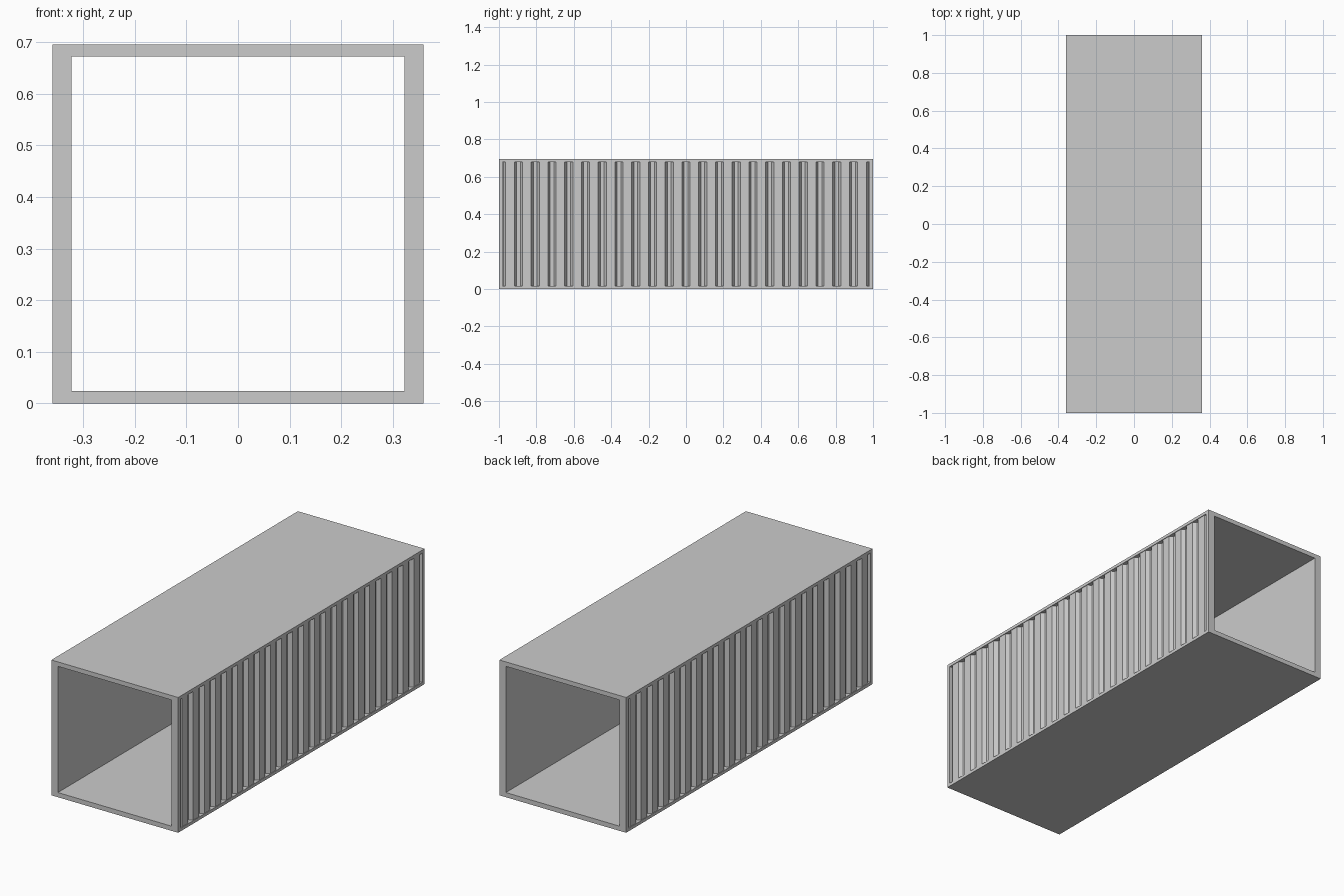
import bpy, bmesh

if "Cube" in bpy.data.objects:
    bpy.data.objects.remove(bpy.data.objects["Cube"])

W, L, H = 0.36, 1.0, 0.695       # half width, half length, height
IX, Z0, Z1 = 0.323, 0.024, 0.672  # clear opening
RAIL, POST = 0.016, 0.018         # visible rail height, post depth


def finish(bm, name):
    bmesh.ops.recalc_face_normals(bm, faces=bm.faces)
    me = bpy.data.meshes.new(name)
    bm.to_mesh(me)
    bm.free()
    ob = bpy.data.objects.new(name, me)
    bpy.context.collection.objects.link(ob)
    return ob


def box(name, x, y, z):
    bm = bmesh.new()
    bmesh.ops.create_cube(bm, size=1)
    for v in bm.verts:
        for i, (a, b) in enumerate((x, y, z)):
            v.co[i] = b if v.co[i] > 0 else a
    return finish(bm, name)


def prism(name, pts, z0, z1):
    bm = bmesh.new()
    face = bm.faces.new([bm.verts.new((x, y, z0)) for x, y in pts])
    top = bmesh.ops.extrude_face_region(bm, geom=[face])["geom"]
    for v in top:
        if isinstance(v, bmesh.types.BMVert):
            v.co.z = z1
    return finish(bm, name)


# floor and roof slabs
box("floor", (-IX, IX), (-L, L), (0, Z0))
box("roof", (-IX, IX), (-L, L), (Z1, H))

# corrugated wall outline: trapezoid grooves every pitch
pitch, ridge, groove, end = 0.0895, 0.357, 0.338, L - POST
outline = [(IX, -end), (groove, -end), (groove, -end + 0.006), (ridge, -end + 0.018)]
for i in range(-10, 11):
    c = i * pitch
    outline += [(ridge, c - 0.022), (groove, c - 0.010),
                (groove, c + 0.010), (ridge, c + 0.022)]
outline += [(ridge, end - 0.018), (groove, end - 0.006), (groove, end), (IX, end)]

for side, s in (("left", -1), ("right", 1)):
    xs = sorted((s * IX, s * W))
    prism(side + "_corrugated_wall", [(s * x, y) for x, y in outline], RAIL, H - RAIL)
    # long rails along bottom and top edges
    box(side + "_bottom_rail", xs, (-L, L), (0, RAIL))
    box(side + "_top_rail", xs, (-L, L), (H - RAIL, H))
    # corner posts
    for end_name, e in (("front", -1), ("back", 1)):
        box(f"{side}_{end_name}_post", xs, sorted((e * end, e * L)), (RAIL, H - RAIL))
